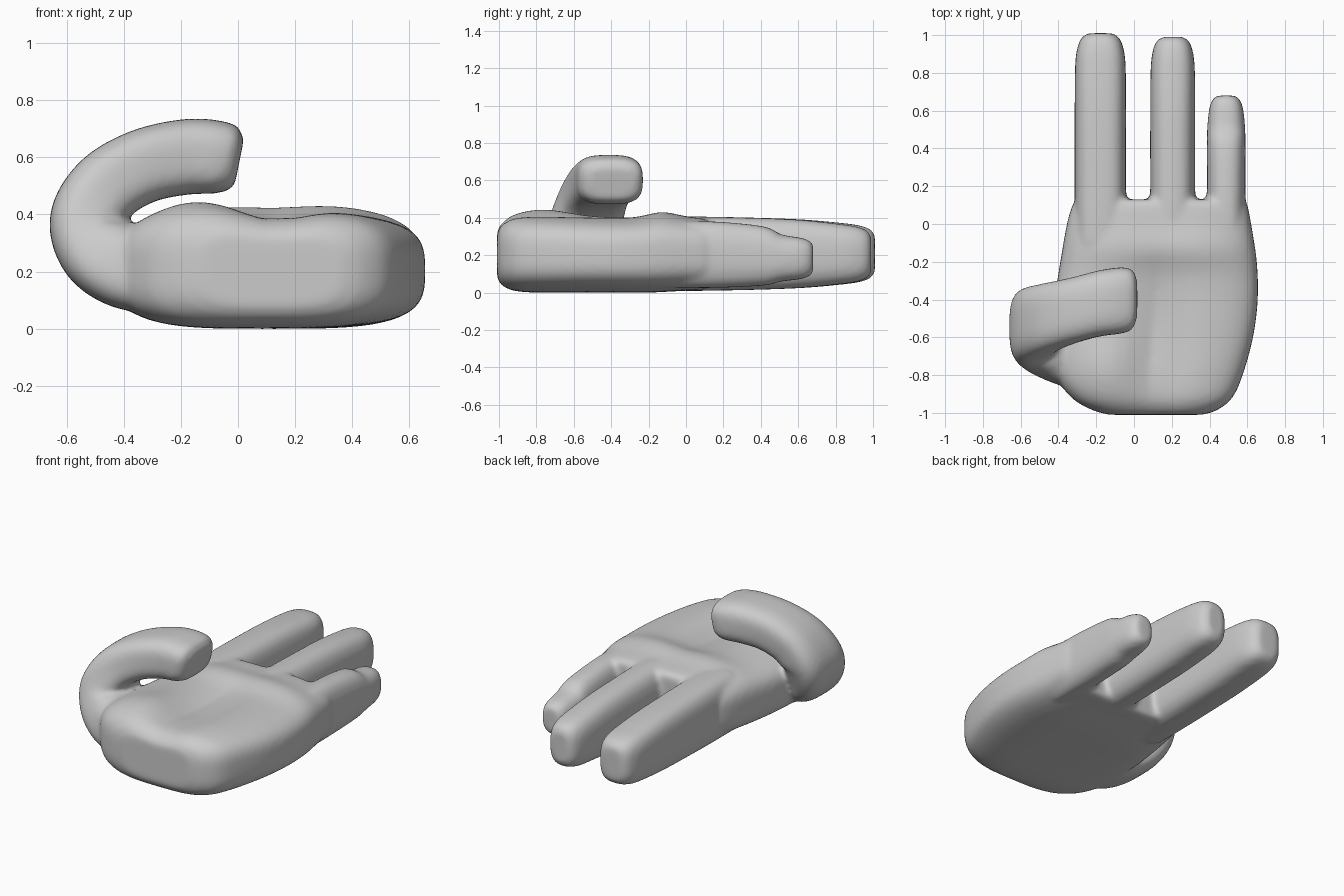
import bpy, bmesh, math
from mathutils import Vector

if "Cube" in bpy.data.objects:
    bpy.data.objects.remove(bpy.data.objects["Cube"])

SEG = 64
bm = bmesh.new()


def smooth_rings(rings, steps=6):
    """Catmull-Rom interpolation of ring parameters."""
    out = []
    n = len(rings)
    for i in range(n - 1):
        p = [rings[max(0, min(n - 1, i + k))] for k in (-1, 0, 1, 2)]
        for s in range(steps):
            t = s / steps
            out.append([0.5 * (2 * b + (c - a) * t + (2 * a - 5 * b + 4 * c - d) * t * t
                               + (3 * b - a - 3 * c + d) * t ** 3)
                        for a, b, c, d in zip(*p)])
    return out + [list(rings[-1])]


def loft(rings, power, curled=False, deform=None):
    """Rings are (x, y, z, half width, half thickness) with superellipse sections."""
    rings = smooth_rings(rings)
    loops = []
    for i, (x, y, z, a, b) in enumerate(rings):
        side, up = Vector((1, 0, 0)), Vector((0, 0, 1))
        if curled:
            r0, r1 = rings[max(0, i - 1)], rings[min(len(rings) - 1, i + 1)]
            side = Vector((0, 1, 0))
            up = Vector((r0[2] - r1[2], 0, r1[0] - r0[0])).normalized()
        loop = []
        for k in range(SEG):
            t = 2 * math.pi * k / SEG
            c, s = math.cos(t), math.sin(t)
            u = math.copysign(abs(c) ** (2 / power), c)
            v = math.copysign(abs(s) ** (2 / power), s)
            co = Vector((x, y, z)) + side * a * u + up * b * v
            if deform and v > 0:
                co.z += deform(co.x, co.y) * v
            loop.append(bm.verts.new(co))
        loops.append(loop)
    faces = [bm.faces.new(loops[0]), bm.faces.new(loops[-1][::-1])]
    for p, q in zip(loops, loops[1:]):
        for k in range(SEG):
            j = (k + 1) % SEG
            faces.append(bm.faces.new((p[k], q[k], q[j], p[j])))
    bmesh.ops.recalc_face_normals(bm, faces=faces)


def palm_relief(x, y):
    def bump(h, cx, cy, rx, ry):
        return h * math.exp(-((x - cx) / rx) ** 2 - ((y - cy) / ry) ** 2)
    return (bump(0.035, -0.16, -0.76, 0.17, 0.2)       # thumb pad
            + bump(-0.05, 0.13, -0.62, 0.13, 0.4)      # hollow
            + bump(0.03, 0.2, -0.13, 0.5, 0.1))        # knuckle ridge


# Palm
palm = [(x0, y, z0, x1, z1) for y, x0, x1, z0, z1 in (
    (-1.01, -0.13, 0.36, 0.08, 0.33), (-0.985, -0.22, 0.44, 0.04, 0.37),
    (-0.92, -0.33, 0.52, 0.01, 0.405), (-0.80, -0.41, 0.575, 0.0, 0.415),
    (-0.60, -0.43, 0.63, 0.0, 0.41), (-0.40, -0.42, 0.655, 0.0, 0.405),
    (-0.20, -0.39, 0.65, 0.0, 0.405), (0.0, -0.355, 0.62, 0.01, 0.405),
    (0.10, -0.325, 0.60, 0.015, 0.395), (0.13, -0.30, 0.58, 0.03, 0.37))]
palm = [((x0 + x1) / 2, y, (z0 + z1) / 2, (x1 - x0) / 2, (z1 - z0) / 2)
        for x0, y, z0, x1, z1 in palm]
loft(palm, 3.4, deform=palm_relief)

# Fingers: centre x, half width, tip y, base z range, tip z range, squareness
for x, w, tip, low, high, tlow, thigh, power in (
        (-0.178, 0.136, 1.01, 0.01, 0.405, 0.045, 0.37, 3.2),
        (0.205, 0.119, 0.99, 0.01, 0.405, 0.045, 0.365, 2.8),
        (0.488, 0.102, 0.68, 0.025, 0.38, 0.06, 0.305, 2.6)):
    rings = []
    for y, f, taper in ((-0.1, 1, 0), (0.15, 1, 0), (0.15 + (tip - 0.15) * 0.5, 1, 0.35),
                        (tip - 0.17, 0.98, 0.9), (tip - 0.07, 0.88, 1),
                        (tip - 0.02, 0.7, 1), (tip, 0.45, 1)):
        a = low + (tlow - low) * taper
        b = high + (thigh - high) * taper
        zf = 1 - (1 - f) * 0.75
        rings.append((x, y, (a + b) / 2, w * f, (b - a) / 2 * zf))
    loft(rings, power)

# Curled thumb
loft([(-0.22, -0.71, 0.2, 0.15, 0.12), (-0.36, -0.67, 0.205, 0.19, 0.145),
      (-0.48, -0.60, 0.27, 0.205, 0.145), (-0.53, -0.54, 0.38, 0.2, 0.13),
      (-0.46, -0.50, 0.495, 0.185, 0.13), (-0.33, -0.46, 0.57, 0.175, 0.13),
      (-0.18, -0.42, 0.602, 0.175, 0.132), (-0.07, -0.405, 0.6, 0.175, 0.128),
      (-0.02, -0.40, 0.59, 0.16, 0.112), (0.005, -0.395, 0.585, 0.12, 0.08)],
     3.2, curled=True)

# One fused, softly blended skin
mesh = bpy.data.meshes.new("open_hand")
bm.to_mesh(mesh)
bm.free()
hand = bpy.data.objects.new("open_hand", mesh)
bpy.context.collection.objects.link(hand)
fuse = hand.modifiers.new("fuse", 'REMESH')
fuse.mode = 'VOXEL'
fuse.voxel_size = 0.015
fuse.use_smooth_shade = True
soften = hand.modifiers.new("soften", 'SMOOTH')
soften.factor = 0.5
soften.iterations = 8
